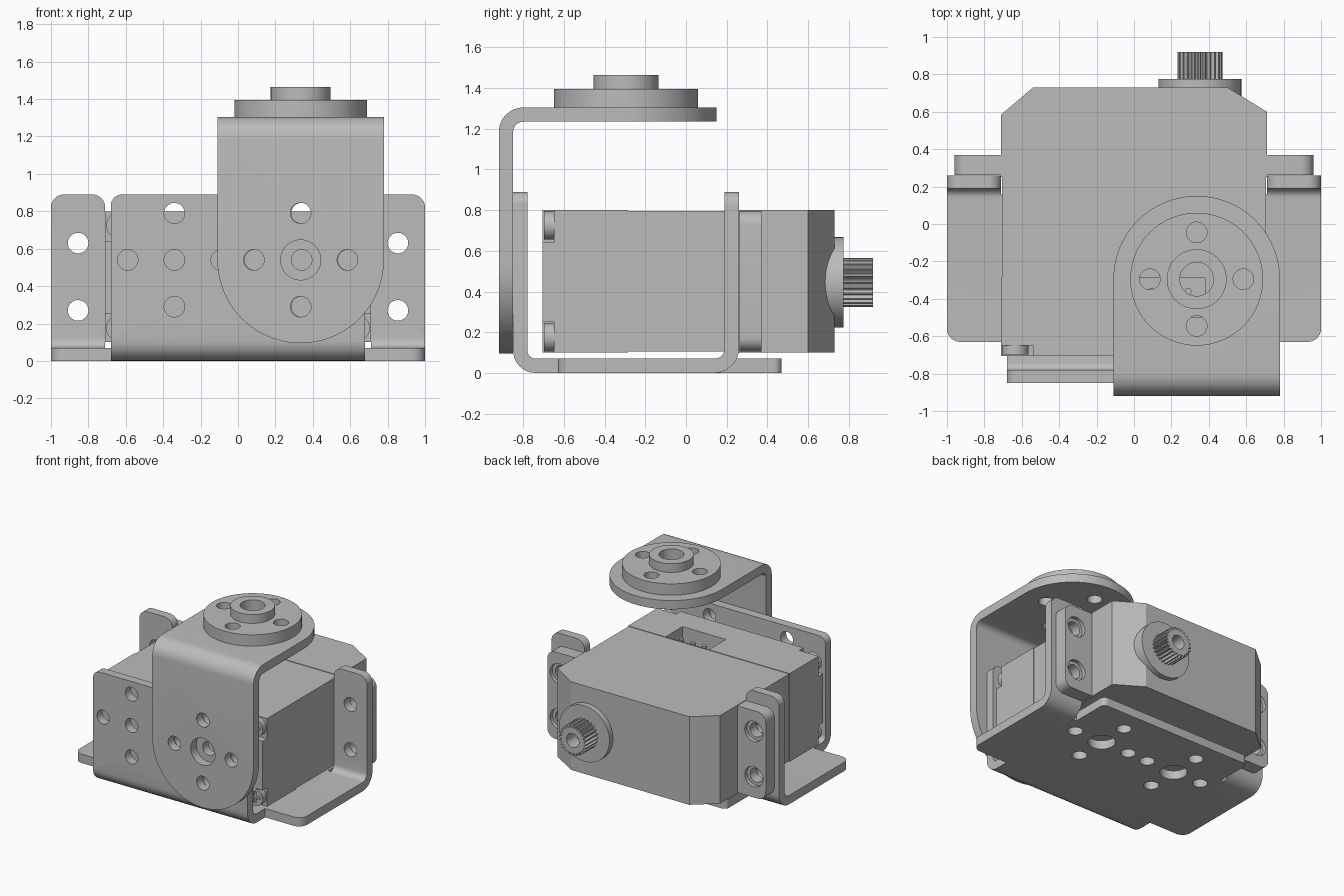
import bpy, bmesh
from math import pi, sin, cos, radians
from mathutils import Vector, Matrix

cube = bpy.data.objects.get("Cube")
if cube:
    bpy.data.objects.remove(cube, do_unlink=True)

grey = bpy.data.materials.new("plain grey")
grey.use_nodes = True
COLOUR = (0.5, 0.5, 0.5, 1)
grey.diffuse_color = COLOUR
grey.node_tree.nodes["Principled BSDF"].inputs["Base Color"].default_value = COLOUR

TURN = {"x": Matrix.Rotation(pi / 2, 4, "Y"), "y": Matrix.Rotation(pi / 2, 4, "X"), "z": Matrix()}


def make(name, bm, smooth=True):
    bmesh.ops.recalc_face_normals(bm, faces=bm.faces)
    mesh = bpy.data.meshes.new(name)
    bm.to_mesh(mesh)
    bm.free()
    mesh.materials.append(grey)
    obj = bpy.data.objects.new(name, mesh)
    bpy.context.collection.objects.link(obj)
    if smooth:
        soften(obj)
    return obj


def soften(obj):
    bpy.ops.object.select_all(action="DESELECT")
    bpy.context.view_layer.objects.active = obj
    obj.select_set(True)
    bpy.ops.object.shade_smooth_by_angle(angle=radians(30))


def add_cyl(bm, centre, r, length, axis, sides=40):
    bmesh.ops.create_cone(bm, cap_ends=True, segments=sides, radius1=r, radius2=r, depth=length,
                          matrix=Matrix.Translation(centre) @ TURN[axis])


def add_box(bm, lo, hi):
    lo, hi = Vector(lo), Vector(hi)
    bmesh.ops.create_cube(bm, size=1, matrix=Matrix.Translation((lo + hi) / 2)
                          @ Matrix.Diagonal((*(hi - lo), 1)))


def prism(points, offset):
    """Solid from a flat outline pushed along offset."""
    bm = bmesh.new()
    face = bm.faces.new([bm.verts.new(p) for p in points])
    new = bmesh.ops.extrude_face_region(bm, geom=[face], use_keep_orig=True)
    bmesh.ops.translate(bm, vec=offset, verts=[v for v in new["geom"] if isinstance(v, bmesh.types.BMVert)])
    return bm


def cut(obj, bm):
    """Subtract the closed shapes held in bm."""
    cutter = make("cutter", bm, False)
    cutter.hide_render = True
    mod = obj.modifiers.new("cut", "BOOLEAN")
    mod.operation, mod.object, mod.solver = "DIFFERENCE", cutter, "EXACT"
    soften(obj)
    bpy.ops.object.modifier_apply(modifier=mod.name)
    bpy.data.objects.remove(cutter, do_unlink=True)
    soften(obj)


def drill(obj, holes, axis, length=0.3):
    bm = bmesh.new()
    for centre, r in holes:
        add_cyl(bm, centre, r, length, axis)
    cut(obj, bm)


def cross(cx, cy, cz, axis, r_mid, pitch=0.25, r=0.055):
    """Four holes around a middle one, in the plane square to axis."""
    c = Vector((cx, cy, cz))
    u, v = Vector((pitch, 0, 0)), Vector((0, 0, pitch) if axis == "y" else (0, pitch, 0))
    return [(c, r_mid)] + [(c + d, r) for d in (u, -u, v, -v)]


T = 0.07


def bent_sheet(name, start, corner, end, x0, x1, bend, rounds):
    """L-shaped sheet in the y-z plane spanning x0..x1; rounds = (end point, x, radius)."""
    p0, k, p1 = Vector(start), Vector(corner), Vector(end)
    d0, d1 = (p0 - k).normalized(), (p1 - k).normalized()
    big = T + bend
    c = k + (d0 + d1) * big
    angles = [i * pi / 16 for i in range(9)]
    arc = lambda r: [c - d1 * r * cos(a) - d0 * r * sin(a) for a in angles]
    outline = [p0] + arc(big) + [p1, p1 + d0 * T] + arc(bend)[::-1] + [p0 + d1 * T]
    bm = prism([(x0, p.x, p.y) for p in outline], (x1 - x0, 0, 0))
    for point, x, radius in rounds:
        other = point == end
        a = Vector((x, *point))
        b = Vector((x, *((p1 + d0 * T) if other else (p0 + d1 * T))))
        edge = [e for e in bm.edges if ((e.verts[0].co - a).length < 1e-4 and (e.verts[1].co - b).length < 1e-4)
                or ((e.verts[1].co - a).length < 1e-4 and (e.verts[0].co - b).length < 1e-4)]
        bmesh.ops.bevel(bm, geom=edge, offset=radius, segments=20 if radius > 0.2 else 8,
                        profile=0.5, affect="EDGES")
    return make(name, bm)


# Mounting bracket: front wall and floor
W = 0.68
top, back = (-0.85, 0.89), (0.47, 0)
frame = bent_sheet("bracket_floor_and_wall", top, (-0.85, 0), back, -W, W, 0.04,
                   [(top, -W, 0.06), (top, W, 0.06), (back, -W, 0.04), (back, W, 0.04)])
for s in (-1, 1):
    drill(frame, cross(s * 0.34, -0.815, 0.54, "y", 0.055), "y")
    drill(frame, cross(s * 0.34, 0.04, 0.03, "z", 0.1), "z")

# Side wings with upright ears, and servo lugs behind them
for side, s in (("left", 1), ("right", -1)):
    front, ear = (-0.63, 0), (0.26, 0.89)
    wing = bent_sheet(side + "_wing_and_ear", front, (0.26, 0), ear, s * 0.71, s, 0.05,
                      [(front, s, 0.07), (ear, s * 0.71, 0.07), (ear, s, 0.07)])
    drill(wing, [((s * 0.855, 0.22, z), 0.055) for z in (0.27, 0.63)], "y")
    bm = bmesh.new()
    add_box(bm, (min(s * W, s * 0.715), -0.63, 0), (max(s * W, s * 0.715), 0.16, T))
    make(side + "_wing_joint", bm, False)

    bm = bmesh.new()
    add_box(bm, (min(s * 0.6, s * 0.96), 0.262, 0.105), (max(s * 0.6, s * 0.96), 0.37, 0.795))
    edges = [e for e in bm.edges if all(abs(v.co.x) > 0.9 for v in e.verts)
             and abs(e.verts[0].co.y - e.verts[1].co.y) > 0.05]
    bmesh.ops.bevel(bm, geom=edges, offset=0.07, segments=8, profile=0.5, affect="EDGES")
    lug = make(side + "_servo_lug", bm)
    drill(lug, [((s * 0.855, 0.315, z), 0.055) for z in (0.27, 0.63)], "y")
    drill(lug, [((s * 0.855, 0.4, z), 0.08) for z in (0.27, 0.63)], "y", 0.12)

# Servo case in three sections
B = 0.71
bm = prism([(-B, 0.25, 0.1), (B, 0.25, 0.1), (B, 0.6, 0.1), (0.5, 0.73, 0.1),
            (-0.54, 0.73, 0.1), (-B, 0.585, 0.1)], (0, 0, 0.7))
make("servo_rear_case", bm, False)
bm = bmesh.new()
add_box(bm, (-B + 0.004, -0.29, 0.104), (B - 0.004, 0.25, 0.796))
make("servo_middle_case", bm, False)
bm = bmesh.new()
add_box(bm, (-B, -0.705, 0.1), (B, -0.286, 0.8))
cover = make("servo_front_case", bm, False)

# Corner notches and cable socket in the front case
bm = bmesh.new()
for s in (-1, 1):
    for lo, hi in ((0, 0.25), (0.64, 0.9)):
        add_box(bm, (min(s * 0.54, s * 0.8), -0.8, lo), (max(s * 0.54, s * 0.8), -0.65, hi))
add_box(bm, (0, -0.5, 0.62), (0.38, -0.289, 0.9))
cut(cover, bm)

# Case screws with crossed slots
for s in (-1, 1):
    for z in (0.175, 0.725):
        bm = bmesh.new()
        add_cyl(bm, (s * 0.635, -0.672, z), 0.07, 0.05, "y", 32)
        screw = make(("left" if s > 0 else "right") + ("_lower" if z < 0.4 else "_upper") + "_screw", bm)
        for a, b in ((0.045, 0.01), (0.01, 0.045)):
            bm = bmesh.new()
            add_box(bm, (s * 0.635 - a, -0.71, z - b), (s * 0.635 + a, -0.68, z + b))
            cut(screw, bm)

# Socket pins
bm = bmesh.new()
for x in (0.09, 0.19, 0.29):
    add_cyl(bm, (x, -0.36, 0.69), 0.018, 0.18, "z", 12)
make("socket_pins", bm)

# Output boss and splined shaft
SX, SZ = 0.352, 0.445
bm = bmesh.new()
add_cyl(bm, (SX, 0.665, SZ), 0.222, 0.22, "y", 48)
make("output_boss", bm)
teeth = 24
ring = []
for i in range(teeth * 4):
    r = 0.12 if i % 4 < 2 else 0.1
    a = 2 * pi * i / (teeth * 4)
    ring.append((SX + r * cos(a), 0.76, SZ + r * sin(a)))
shaft = make("splined_shaft", prism(ring, (0, 0.16, 0)), False)
drill(shaft, [((SX, 0.9, SZ), 0.055)], "y", 0.2)

# Swinging arm with rounded ends
AX, AY, R = 0.335, -0.295, 0.445
low, tip = (-0.92, 0.095), (AY + R, 1.305)
arm = bent_sheet("swing_arm", low, (-0.92, 1.305), tip, AX - R, AX + R, 0.05,
                 [(p, AX + s * R, R - 0.001) for p in (low, tip) for s in (-1, 1)])
drill(arm, cross(AX, -0.885, 0.54, "y", 0.107), "y", 0.12)
drill(arm, cross(AX, AY, 1.27, "z", 0.09), "z", 0.2)

# Round horn on top of the arm
bm = bmesh.new()
add_cyl(bm, (AX, AY, 1.35), 0.355, 0.09, "z", 64)
horn = make("horn_disc", bm)
drill(horn, cross(AX, AY, 1.35, "z", 0.09), "z")
bm = bmesh.new()
add_cyl(bm, (AX, AY, 1.43), 0.16, 0.07, "z", 48)
hub = make("horn_hub", bm)
drill(hub, [((AX, AY, 1.43), 0.09)], "z")
